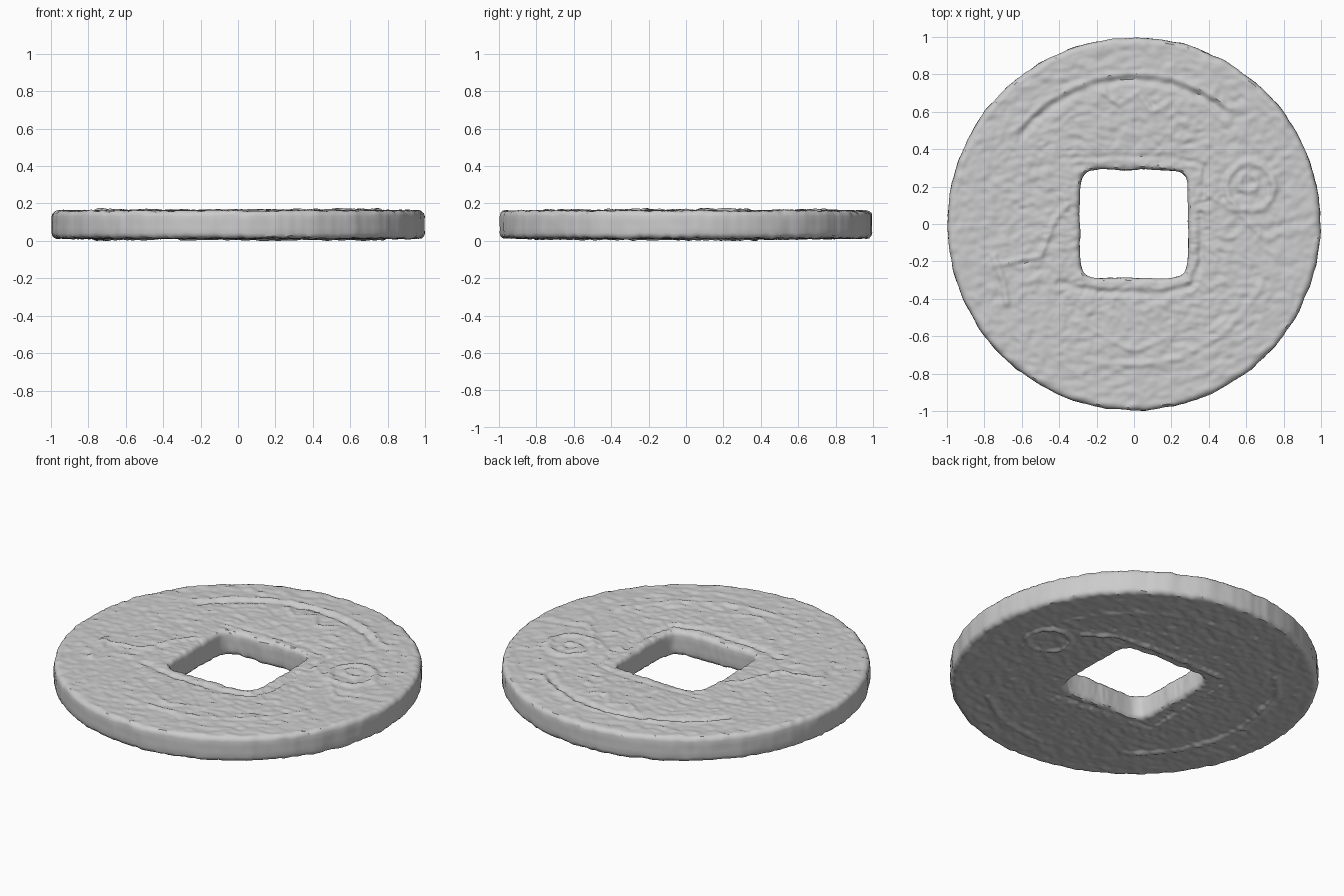
import bpy, bmesh, math
from mathutils import Vector, noise

if "Cube" in bpy.data.objects:
    bpy.data.objects.remove(bpy.data.objects["Cube"])

SEGS, RINGS = 400, 64
MID, HALF = 0.094, 0.0735      # mid height and half thickness
FILLET = 0.028


def arc(r, a0, a1, cx=0, cy=0, n=12):
    return [(cx + r * math.cos(math.radians(a0 + (a1 - a0) * i / n)),
             cy + r * math.sin(math.radians(a0 + (a1 - a0) * i / n))) for i in range(n + 1)]


# Worn relief on each face: (path, height, half width)
TOP = [
    (arc(0.77, 52, 142), -0.010, 0.035),
    (arc(0.80, 50, 142), 0.007, 0.03),
    (arc(0.75, -95, -25), 0.006, 0.03),
    ([(-0.4, -0.32), (-0.2, -0.36), (0.15, -0.37), (0.31, -0.33), (0.36, -0.2), (0.36, 0.05)], -0.010, 0.03),
    ([(-0.38, 0.35), (-0.1, 0.36), (0.2, 0.36), (0.38, 0.31), (0.37, 0.15)], -0.006, 0.025),
    (arc(0.13, 0, 360, 0.62, 0.2), 0.010, 0.028),
    (arc(0.05, 0, 360, 0.61, 0.22, 8), 0.007, 0.025),
    ([(0.4, 0.15), (0.55, 0.07), (0.67, -0.05)], 0.006, 0.025),
    ([(-0.75, -0.18), (-0.7, -0.3), (-0.68, -0.42)], 0.010, 0.03),
    ([(-0.75, -0.22), (-0.5, -0.17), (-0.42, 0.03), (-0.36, 0.1)], 0.008, 0.025),
    ([(-0.16, 0.7), (-0.08, 0.64), (0.02, 0.7), (0.1, 0.6), (0.2, 0.66)], 0.007, 0.025),
    ([(-0.2, -0.58), (0.0, -0.68), (0.2, -0.6)], 0.006, 0.025),
]
BOTTOM = [
    (arc(0.75, 160, 235), 0.010, 0.035),
    (arc(0.80, -90, -50), 0.008, 0.03),
    (arc(0.77, 20, 100), 0.006, 0.03),
    ([(0.56, 0.24), (0.4, 0.34), (0.15, 0.37), (-0.3, 0.36)], 0.010, 0.03),
    ([(-0.36, 0.3), (-0.37, -0.3), (0.3, -0.37)], -0.007, 0.025),
    (arc(0.12, 0, 360, 0.66, 0.07), 0.010, 0.028),
    ([(-0.7, 0.25), (-0.68, 0.4), (-0.55, 0.55)], 0.008, 0.03),
]


def path_distance(p, path):
    best = 9.0
    for (ax, ay), (bx, by) in zip(path, path[1:]):
        dx, dy = bx - ax, by - ay
        t = max(0, min(1, ((p[0] - ax) * dx + (p[1] - ay) * dy) / (dx * dx + dy * dy)))
        best = min(best, math.hypot(p[0] - ax - t * dx, p[1] - ay - t * dy))
    return best


def relief(x, y, side):
    # Hammered, pitted texture plus the worn ridges
    a, b = x * 0.9 + y * 0.3, y - x * 0.25
    h = 0.006 * noise.noise(Vector((a * 13, b * 22, side * 7)))
    h += 0.0045 * noise.noise(Vector((x * 27, y * 34, side * 11)))
    h += 0.003 * noise.noise(Vector((x * 4, y * 4, side * 3)))
    pit = noise.noise(Vector((a * 16, b * 24, side * 19 + 5)))
    h -= 0.010 * max(0, pit - 0.3)
    for path, height, width in (TOP if side > 0 else BOTTOM):
        d = path_distance((x, y), path) / width
        if d < 1:
            h += height * (1 - d * d) ** 2
    return max(-0.016, min(0.014, h))


def hole_radius(a):
    c, s = abs(math.cos(a)), abs(math.sin(a))
    r = 0.289 / (c ** 8 + s ** 8) ** (1 / 8)
    return r + 0.006 * noise.noise(Vector((math.cos(a) * 3, math.sin(a) * 3, 9)))


def rim_radius(a):
    p = Vector((math.cos(a), math.sin(a), 0))
    return 0.995 + 0.006 * noise.noise(p * 9) + 0.003 * noise.noise(p * 24)


# Cross-section ring: top face outwards, rounded rim, bottom face inwards, hole wall
def section(a):
    ri, ro = hole_radius(a), rim_radius(a)
    c, s = math.cos(a), math.sin(a)
    pts = []

    def face(r, side, drop=0):
        pts.append((r * c, r * s, MID + side * (HALF - drop + relief(r * c, r * s, side))))

    def corner(edge, direction, side, order):
        for k in order:
            q = math.radians(k)
            face(edge + direction * FILLET * (1 - math.sin(q)), side, FILLET * (1 - math.cos(q)))

    def wall(edge, signs):
        for k in signs:
            r = edge + 0.004 * noise.noise(Vector((c * 11, s * 11, k * 3)))
            pts.append((r * c, r * s, MID + k * HALF))

    def flat(side, order):
        for i in order:
            face(ri + FILLET + (ro - ri - 2 * FILLET) * i / RINGS, side)

    flat(1, range(RINGS + 1))
    corner(ro, -1, 1, (30, 60, 90))
    wall(ro, (0.25, -0.25))
    corner(ro, -1, -1, (90, 60, 30))
    flat(-1, range(RINGS, -1, -1))
    corner(ri, 1, -1, (30, 60, 90))
    wall(ri, (-0.25, 0.25))
    corner(ri, 1, 1, (90, 60, 30))
    return pts


# Coin body
bm = bmesh.new()
loops = [[bm.verts.new(p) for p in section(2 * math.pi * i / SEGS)] for i in range(SEGS)]
for i in range(SEGS):
    A, B = loops[i], loops[(i + 1) % SEGS]
    for j in range(len(A)):
        k = (j + 1) % len(A)
        bm.faces.new((A[j], A[k], B[k], B[j]))
bmesh.ops.recalc_face_normals(bm, faces=bm.faces)
zmin = min(v.co.z for v in bm.verts)
for v in bm.verts:
    v.co.z -= zmin
mesh = bpy.data.meshes.new("square_holed_coin")
bm.to_mesh(mesh)
bm.free()
coin = bpy.data.objects.new("square_holed_coin", mesh)
bpy.context.collection.objects.link(coin)
bpy.context.view_layer.objects.active = coin
coin.select_set(True)
bpy.ops.object.shade_smooth_by_angle(angle=math.radians(35))
